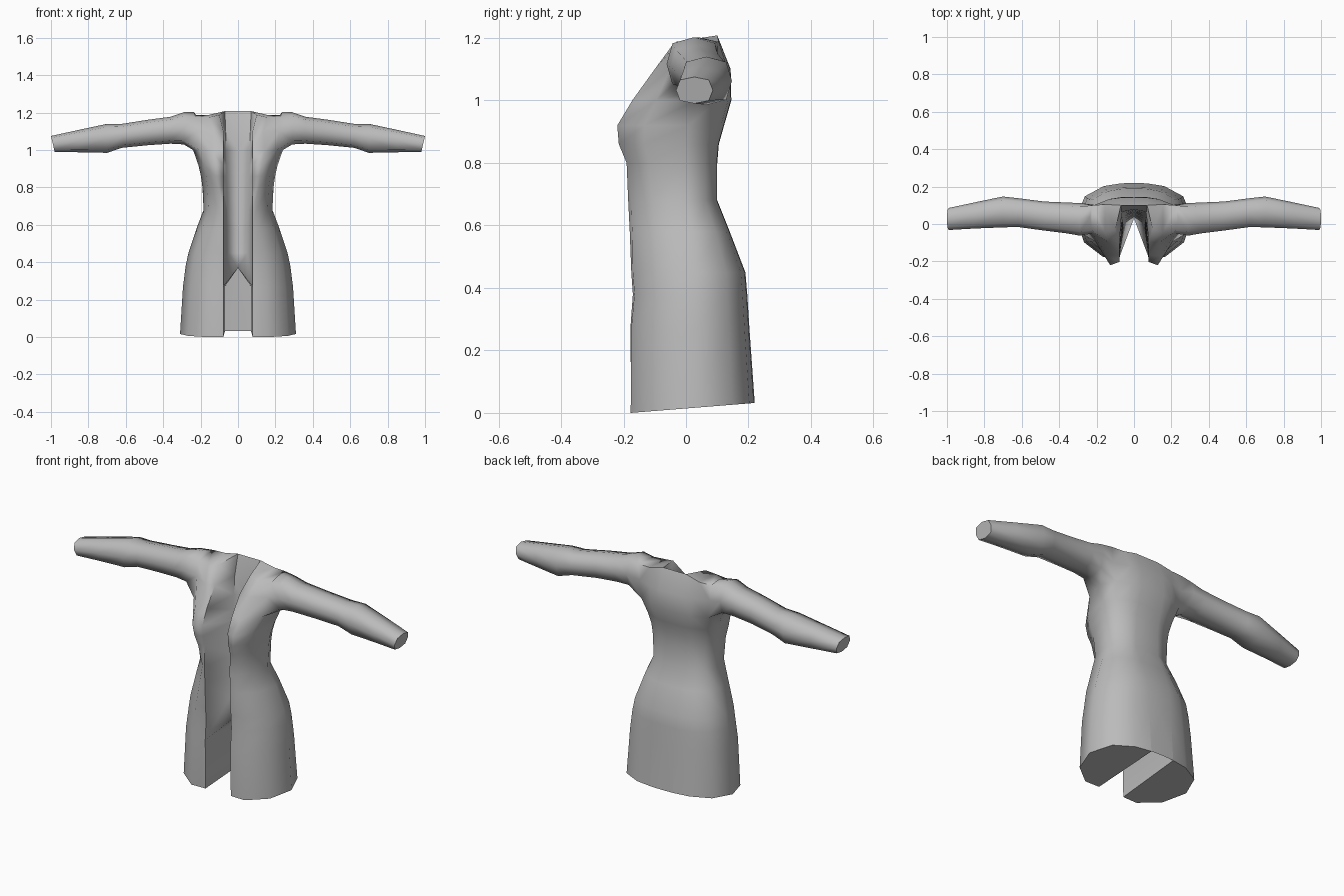
import bpy, bmesh, math

if "Cube" in bpy.data.objects:
    bpy.data.objects.remove(bpy.data.objects["Cube"])

cloth = bpy.data.materials.new("grey_cloth")
cloth.diffuse_color = (0.5, 0.5, 0.5, 1)
cloth.use_nodes = True
cloth.node_tree.nodes["Principled BSDF"].inputs["Base Color"].default_value = cloth.diffuse_color

bm = bmesh.new()


def face(*vs):
    vs = list(dict.fromkeys(vs))
    if len(vs) > 2:
        bm.faces.new(vs)


# Body levels: z, half width, front edge y, bust y, side y, back y
levels = [
    (0.00, .310, -.175, -.177, .03, .22),
    (0.27, .294, -.178, -.175, .03, .203),
    (0.38, .280, -.170, -.165, .03, .196),
    (0.45, .265, -.175, -.170, .03, .19),
    (0.58, .222, -.180, -.172, .02, .14),
    (0.68, .184, -.185, -.175, .00, .10),
    (0.80, .190, -.183, -.190, .00, .10),
    (0.86, .198, -.198, -.215, .00, .105),
    (0.92, .212, -.203, -.220, .01, .122),
    (1.00, .240, -.165, -.172, .03, .145),
    (1.10, .255, -.095, -.100, .03, .143),
]
rings = []
for z, w, yf, yfm, ym, yb in levels:
    bust = .6 if .75 < z < 1.05 else .53
    pts = [(.078, yf), (bust * w, yfm), (.86 * w, ym + (yfm - ym) * .62), (w, ym),
           (.85 * w, ym + (yb - ym) * .62), (.52 * w, ym + (yb - ym) * .91),
           (.07, ym + (yb - ym) * .985), (0, yb)]
    # the hem rises towards the back
    rings.append([bm.verts.new((x, y, z + (.08 * (y + .177) if z == 0 else 0)))
                  for x, y in pts])
# Shoulder line and neck
rings.append([bm.verts.new(p) for p in [
    (.10, -.03, 1.188), (.155, -.045, 1.175), (.225, -.035, 1.175), (.235, .04, 1.202),
    (.225, .10, 1.188), (.155, .105, 1.188), (.07, .10, 1.208), (0, .10, 1.208)]])

# Skin the body, leaving the armhole open
for i in range(len(rings) - 1):
    a, b = rings[i], rings[i + 1]
    for j in range(7):
        if not (i >= 9 and j in (2, 3)):
            face(a[j], a[j + 1], b[j + 1], b[j])
top = rings[-1]
face(top[0], top[1], top[5], top[6])
face(top[1], top[2], top[4], top[5])
face(top[2], top[3], top[4])
bm.verts.remove(rings[10][3])

# Sleeve rings: x, top z, bottom z, front y, back y
sleeve = [
    (.29, 1.202, 1.030, -.062, .112),
    (.36, 1.178, 1.034, -.050, .115),
    (.48, 1.162, 1.026, -.035, .120),
    (.62, 1.140, 1.012, -.016, .138),
    (.70, 1.140, .985, -.018, .147),
    (.85, 1.108, .988, -.024, .116),
    (.99, 1.075, .990, -.032, .086),
]
lo, mid = rings[9], rings[10]
prev = [lo[2], lo[3], lo[4], mid[4], top[4], top[3], top[2], mid[2]]
c = .78
shape = [(-c, -c), (0, -1), (c, -c), (1, 0), (c, c), (0, 1), (-c, c), (-1, 0)]
for x, zt, zb, yf, yb in sleeve:
    slant = .01 if x == .99 else 0
    ring = [bm.verts.new((x + slant * v, (yf + yb) / 2 + u * (yb - yf) / 2,
                          (zt + zb) / 2 + v * (zt - zb) / 2)) for u, v in shape]
    for j in range(8):
        face(prev[j], prev[(j + 1) % 8], ring[(j + 1) % 8], ring[j])
    prev = ring
face(*prev)

# Recessed inner panel behind the front opening, down to the notch
upper = (top[0], top[6], top[7])
for i in range(10, 2, -1):
    f, z = rings[i][0], levels[i][0]
    t = (z - .38) / .83
    d = bm.verts.new((.05 + .018 * t, .0 + .075 * t, z))
    m = bm.verts.new((0, .035 + .05 * t, z))
    face(upper[0], f, d, upper[1])
    face(upper[1], d, m, upper[2])
    upper = (f, d, m)
apex = bm.verts.new((0, .03, .37))
front_low, back_low = rings[1][0], rings[1][6]
face(upper[0], rings[2][0], front_low, upper[1])
face(upper[1], front_low, apex)
face(upper[1], apex, upper[2])

# Inner walls and arched roof of the slit below the notch
face(front_low, rings[0][0], rings[0][6], back_low)
face(apex, front_low, back_low, rings[2][7])

# Underside of each skirt half
face(*rings[0][:7])

bmesh.ops.recalc_face_normals(bm, faces=bm.faces)
mesh = bpy.data.meshes.new("robe")
bm.to_mesh(mesh)
bm.free()
mesh.materials.append(cloth)
robe = bpy.data.objects.new("robe", mesh)
bpy.context.collection.objects.link(robe)

# Mirror the left half from the right one
mirror = robe.modifiers.new("mirror", 'MIRROR')
mirror.use_clip = True
bpy.context.view_layer.objects.active = robe
robe.select_set(True)
bpy.ops.object.modifier_apply(modifier="mirror")
bpy.ops.object.shade_smooth_by_angle(angle=math.radians(72))
